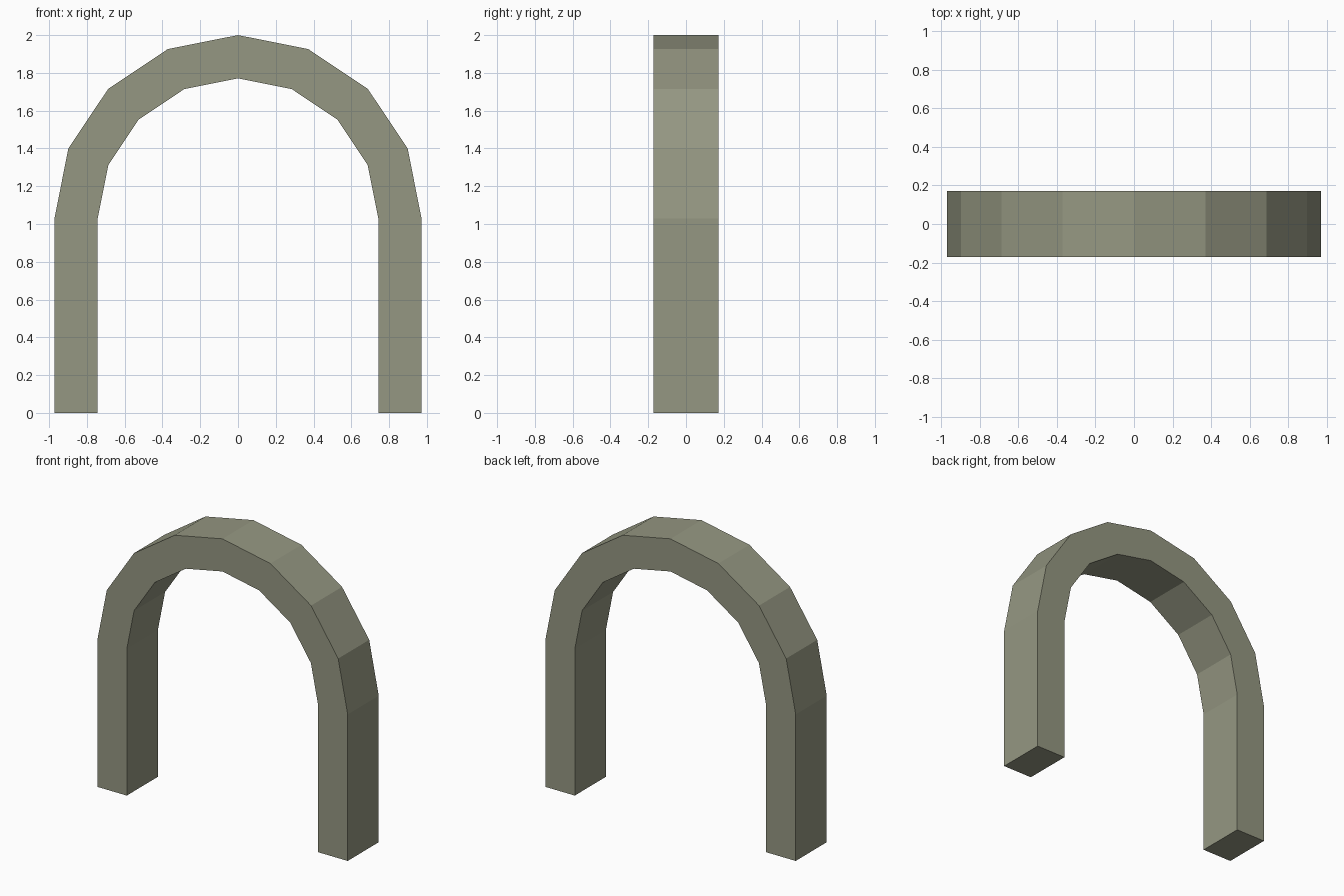
import bpy, bmesh
from math import cos, sin, pi

if "Cube" in bpy.data.objects:
    bpy.data.objects.remove(bpy.data.objects["Cube"])

OUTER, INNER = 0.972, 0.743      # arch radii
SPRING = 1.028                   # height where the curve starts
HALF_DEPTH = 0.172
SEGMENTS = 8


def arch_line(radius):
    """Right foot, half circle, left foot."""
    arc = [(radius * cos(pi * i / SEGMENTS), SPRING + radius * sin(pi * i / SEGMENTS))
           for i in range(SEGMENTS + 1)]
    return [(radius, 0)] + arc + [(-radius, 0)]


bm = bmesh.new()

# Front face strip between the outer and inner lines
outer = [bm.verts.new((x, -HALF_DEPTH, z)) for x, z in arch_line(OUTER)]
inner = [bm.verts.new((x, -HALF_DEPTH, z)) for x, z in arch_line(INNER)]
for i in range(len(outer) - 1):
    bm.faces.new((outer[i], outer[i + 1], inner[i + 1], inner[i]))

# Extrude to the back, keeping the front to close the solid
front = bm.faces[:]
result = bmesh.ops.extrude_face_region(bm, geom=front, use_keep_orig=True)
back = [g for g in result["geom"] if isinstance(g, bmesh.types.BMVert)]
bmesh.ops.translate(bm, verts=back, vec=(0, 2 * HALF_DEPTH, 0))
bmesh.ops.recalc_face_normals(bm, faces=bm.faces)

mesh = bpy.data.meshes.new("arch")
bm.to_mesh(mesh)
bm.free()
bpy.context.collection.objects.link(bpy.data.objects.new("arch", mesh))

# Olive grey stone
stone = bpy.data.materials.new("stone")
stone.diffuse_color = (0.30, 0.31, 0.223, 1)
stone.use_nodes = True
stone.node_tree.nodes["Principled BSDF"].inputs["Base Color"].default_value = stone.diffuse_color
mesh.materials.append(stone)
